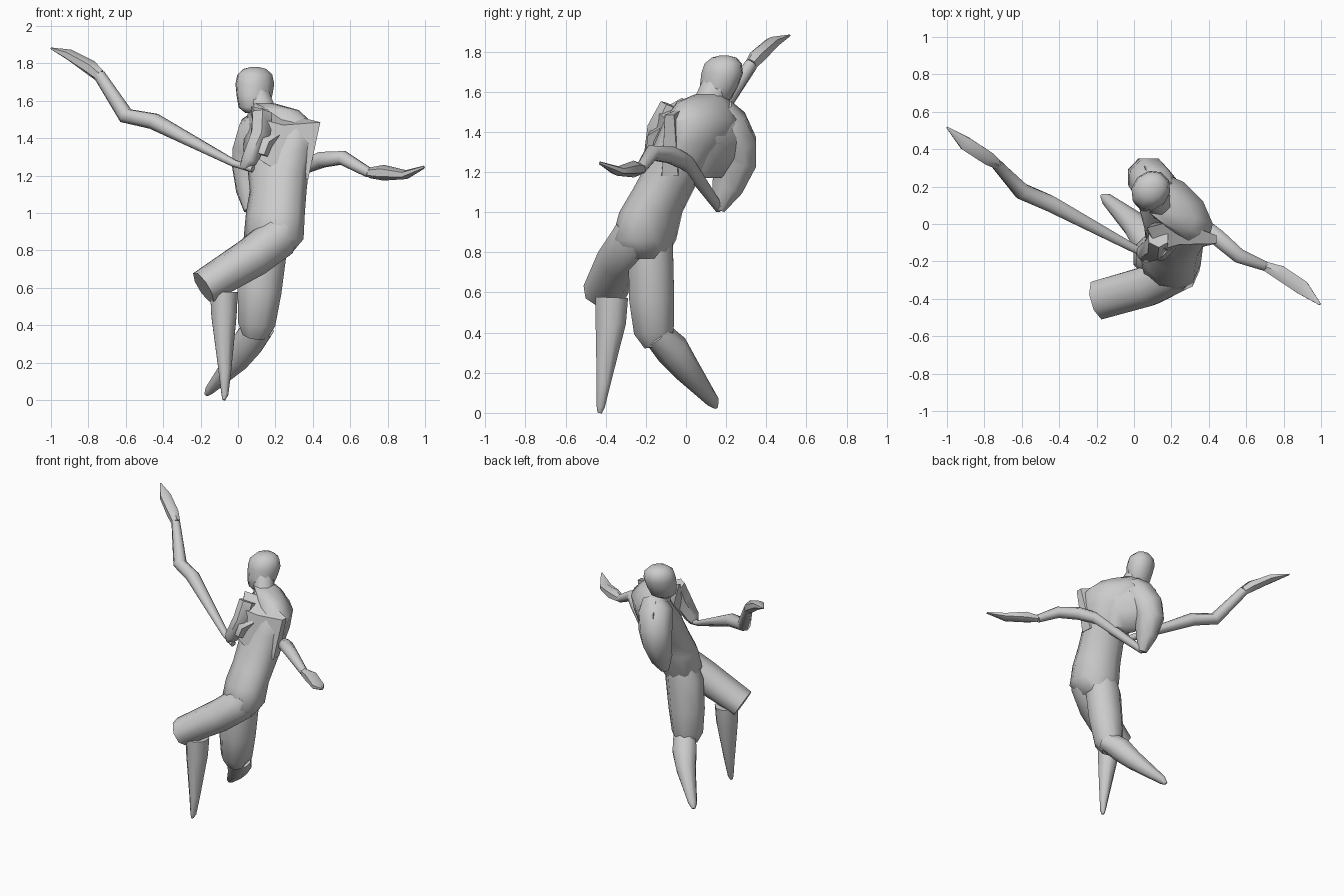
import bpy, bmesh, math
from mathutils import Vector

grey = bpy.data.materials.new("plain grey")
grey.diffuse_color = (0.6, 0.6, 0.6, 1)


def finish(name, bm, angle):
    bmesh.ops.recalc_face_normals(bm, faces=bm.faces)
    me = bpy.data.meshes.new(name)
    bm.to_mesh(me)
    bm.free()
    me.materials.append(grey)
    ob = bpy.data.objects.new(name, me)
    bpy.context.collection.objects.link(ob)
    bpy.ops.object.select_all(action='DESELECT')
    ob.select_set(True)
    bpy.context.view_layer.objects.active = ob
    bpy.ops.object.shade_smooth_by_angle(angle=math.radians(angle))
    return ob


def skin(name, rings, angle=55):
    """Bridge a list of equal point rings and cap both ends."""
    bm = bmesh.new()
    vs = [[bm.verts.new(p) for p in r] for r in rings]
    n = len(vs[0])
    for a, b in zip(vs, vs[1:]):
        for i in range(n):
            j = (i + 1) % n
            bm.faces.new((a[i], a[j], b[j], b[i]))
    bm.faces.new(vs[0])
    bm.faces.new(vs[-1])
    return finish(name, bm, angle)


def limb(name, nodes, ref=(0, 0, 1), sides=8):
    """Tube through nodes (x, y, z, side radius, other radius)."""
    pts = [Vector(n[:3]) for n in nodes]
    rings = []
    for i, n in enumerate(nodes):
        d = (pts[min(i + 1, len(pts) - 1)] - pts[max(i - 1, 0)]).normalized()
        s = d.cross(Vector(ref)).normalized()
        u = s.cross(d)
        rings.append([pts[i] + s * n[3] * math.cos(t) + u * n[4] * math.sin(t)
                      for t in (math.tau * (k + .5) / sides for k in range(sides))])
    return skin(name, rings)


def stack(name, levels, sides=10):
    """Level ovals (x, y, z, half width, half depth), turned 45 degrees."""
    u, v = Vector((.707, -.707, 0)), Vector((-.707, -.707, 0))
    return skin(name, [[Vector(l[:3]) + u * l[3] * math.cos(t) + v * l[4] * math.sin(t)
                        for t in (math.tau * k / sides for k in range(sides))]
                       for l in levels])


# Leaning torso from pelvis to neck base
stack("torso", [
    (.18, -.20, .77, .10, .09), (.19, -.21, .86, .175, .145),
    (.20, -.175, 1.0, .17, .145), (.215, -.11, 1.12, .16, .145),
    (.215, -.045, 1.22, .175, .15), (.215, .03, 1.34, .215, .155),
    (.23, .085, 1.46, .24, .13), (.19, .09, 1.55, .17, .09),
    (.13, .11, 1.585, .07, .07)])

# Flat back joining the shoulder blades
stack("upper_back", [
    (.20, .08, 1.17, .13, .05), (.19, .14, 1.27, .19, .07),
    (.21, .155, 1.37, .235, .075), (.225, .14, 1.46, .235, .07),
    (.20, .12, 1.53, .16, .05)])

# Neck and head
limb("neck", [(.15, .09, 1.5, .075, .075), (.10, .16, 1.64, .07, .08)], (0, 1, 0))
stack("head", [
    (.085, .135, 1.535, .045, .05), (.085, .145, 1.565, .08, .088),
    (.088, .165, 1.63, .092, .104), (.09, .18, 1.69, .1, .112),
    (.09, .185, 1.74, .09, .10), (.09, .19, 1.77, .06, .065),
    (.09, .19, 1.78, .02, .025)])

# Sharp left shoulder plate over the chest
skin("shoulder_plate", [
    [(.07, -.02, 1.57), (.13, -.14, 1.50), (.09, -.16, 1.30), (.12, .02, 1.30)],
    [(.22, .02, 1.54), (.24, -.11, 1.47), (.22, -.18, 1.22), (.24, .0, 1.22)],
    [(.44, -.06, 1.485), (.44, -.105, 1.485), (.375, -.12, 1.18), (.37, -.04, 1.18)]], 30)

# Upper arm folded across the chest
limb("left_upper_arm", [(.13, -.07, 1.53, .06, .06), (.12, -.12, 1.41, .06, .075),
                        (.06, -.155, 1.28, .05, .055), (.03, -.15, 1.24, .025, .025)],
     (0, 1, 0), 6)
limb("sleeve_fold", [(.13, -.17, 1.31, .03, .03), (.15, -.16, 1.38, .04, .035),
                     (.22, -.12, 1.42, .01, .01)], (0, 1, 0), 5)

# Arm reaching out to the raised hand
limb("left_forearm", [
    (.08, -.17, 1.235, .02, .02), (-.02, -.12, 1.265, .025, .02),
    (-.45, .11, 1.49, .047, .046), (-.60, .175, 1.52, .047, .044),
    (-.74, .325, 1.735, .03, .035)])
limb("left_hand", [
    (-.74, .325, 1.735, .03, .035), (-.785, .355, 1.775, .042, .042),
    (-.90, .43, 1.845, .042, .03), (-1.0, .517, 1.88, .005, .005)], sides=6)

# Upper arm hanging behind the back, merged into the shoulder blade
limb("right_upper_arm", [
    (.16, .16, 1.52, .075, .075), (.12, .19, 1.44, .125, .12),
    (.08, .245, 1.33, .118, .118), (.065, .25, 1.25, .105, .11),
    (.06, .205, 1.12, .075, .085), (.06, .165, 1.01, .03, .03)], (0, 1, 0))

# Arm passing behind the back to the lowered hand
limb("right_forearm", [
    (.055, .165, 1.02, .025, .025), (.36, .0, 1.25, .042, .042),
    (.45, -.075, 1.285, .048, .045), (.56, -.17, 1.295, .042, .04),
    (.70, -.225, 1.215, .028, .028)])
limb("right_hand", [
    (.70, -.225, 1.215, .028, .028), (.78, -.26, 1.215, .045, .042),
    (.90, -.34, 1.205, .045, .024), (.995, -.43, 1.245, .006, .008)], sides=6)

# Raised front leg
limb("left_thigh", [
    (.24, -.25, .92, .10, .10), (.21, -.265, .865, .115, .115), (.08, -.33, .765, .115, .112),
    (-.185, -.405, .602, .113, .095)])
limb("left_shin", [
    (-.075, -.37, .575, .08, .088), (-.075, -.375, .45, .073, .082),
    (-.07, -.41, .15, .036, .038), (-.07, -.425, .03, .02, .022),
    (-.075, -.43, 0, .008, .012)], (0, 1, 0))

# Standing leg with the shin bent backward
limb("right_thigh", [
    (.16, -.17, .90, .11, .11), (.135, -.175, .79, .135, .12),
    (.115, -.172, .58, .127, .122), (.10, -.16, .41, .108, .108),
    (.09, -.14, .345, .07, .075)], (0, 1, 0))
limb("right_shin", [
    (.12, -.15, .40, .085, .07), (.06, -.07, .315, .09, .086),
    (.0, .0, .22, .07, .07), (-.15, .135, .055, .027, .033),
    (-.17, .15, .028, .012, .012)], (0, 1, 0))
